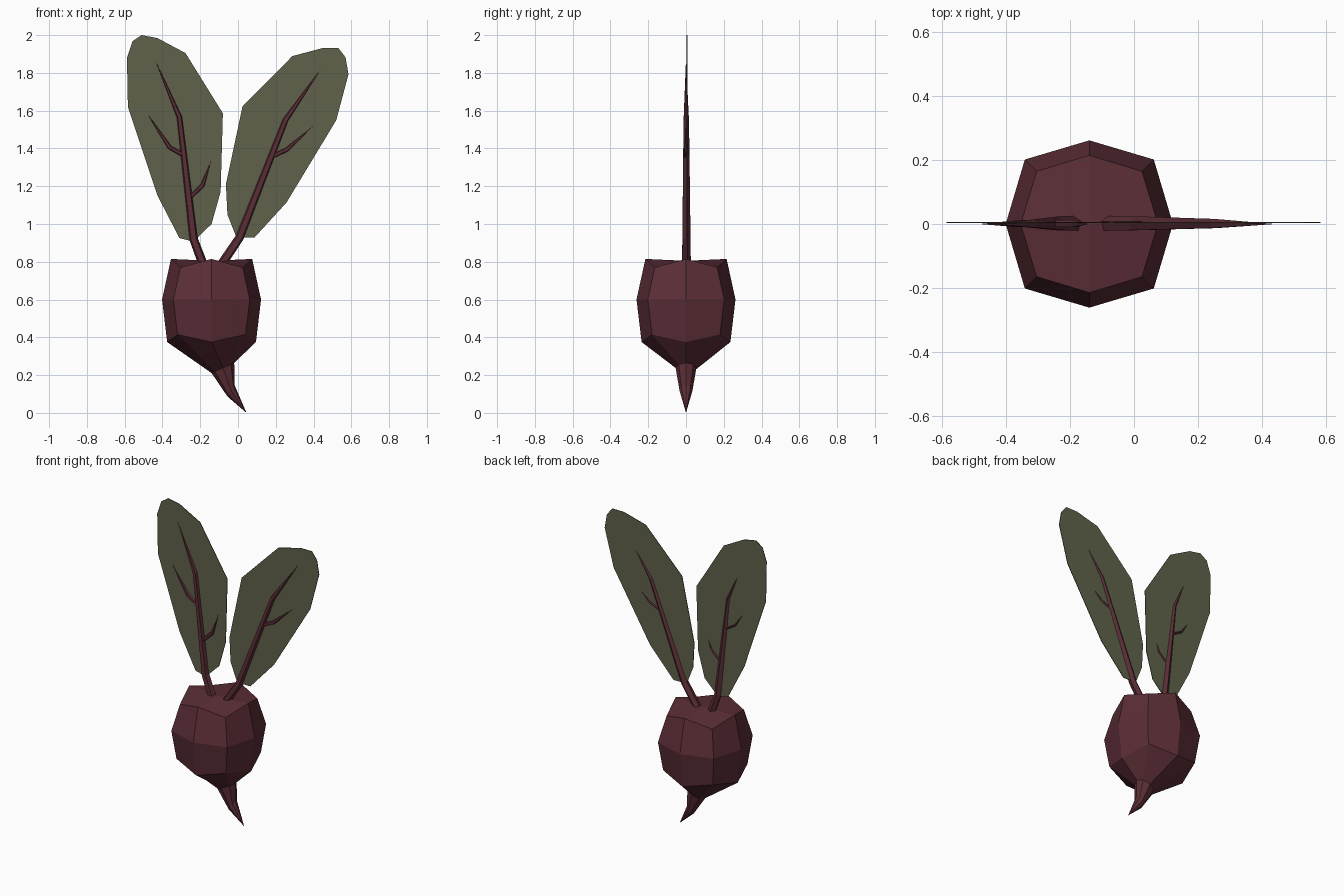
import bpy, bmesh, math
from mathutils import Vector

cube = bpy.data.objects.get("Cube")
if cube:
    bpy.data.objects.remove(cube)


def material(name, rgb):
    m = bpy.data.materials.new(name)
    m.use_nodes = True
    m.diffuse_color = (*rgb, 1)
    m.node_tree.nodes["Principled BSDF"].inputs["Base Color"].default_value = (*rgb, 1)
    return m


beet_red = material("beet red", (0.105, 0.027, 0.037))
leaf_green = material("leaf green", (0.115, 0.122, 0.07))


def finish(bm, name, mat):
    bmesh.ops.remove_doubles(bm, verts=bm.verts, dist=0.0005)
    bmesh.ops.recalc_face_normals(bm, faces=bm.faces)
    mesh = bpy.data.meshes.new(name)
    bm.to_mesh(mesh)
    bm.free()
    mesh.materials.append(mat)
    obj = bpy.data.objects.new(name, mesh)
    bpy.context.collection.objects.link(obj)
    return obj


def loft(bm, rings):
    """Bridge successive rings of points with quads."""
    rows = [[bm.verts.new(p) for p in ring] for ring in rings]
    n = len(rows[0])
    for a, b in zip(rows, rows[1:]):
        for i in range(n):
            j = (i + 1) % n
            bm.faces.new((a[i], a[j], b[j], b[i]))
    return rows


# Bulb: eight-sided rings, with axis points and corner points set apart
BULB_X = -0.14


def bulb_ring(axis_r, axis_z, corner, corner_z):
    ring = []
    for i in range(8):
        c, s = round(math.cos(i * math.pi / 4), 3), round(math.sin(i * math.pi / 4), 3)
        if i % 2:
            ring.append((BULB_X + math.copysign(corner, c), math.copysign(corner, s), corner_z))
        else:
            ring.append((BULB_X + axis_r * c, axis_r * s, axis_z))
    return ring


# Tail: tilted rings that bend towards the tip
def tail_ring(x, z, rx, ry, tilt):
    angles = [i * math.pi / 4 for i in range(8)]
    return [(x + rx * math.cos(a), ry * math.sin(a), z + tilt * math.cos(a)) for a in angles]


bm = bmesh.new()
rows = loft(bm, [
    bulb_ring(0.215, 0.815, 0.165, 0.77),
    bulb_ring(0.262, 0.6, 0.202, 0.6),
    bulb_ring(0.235, 0.375, 0.18, 0.415),
    tail_ring(-0.08, 0.238, 0.06, 0.055, 0.027),
    tail_ring(-0.037, 0.117, 0.019, 0.034, 0.03),
    tail_ring(0.045, 0.0, 0, 0, 0),
])
top = rows[0]
centre = bm.verts.new((BULB_X, 0, 0.805))
for i in range(0, 8, 2):
    bm.faces.new((centre, top[i], top[i + 1], top[(i + 2) % 8]))
finish(bm, "beet_root", beet_red)


# Stems and veins: tapered five-sided tubes running in the x-z plane
def tube(name, path):
    pts = [Vector((x, 0, z)) for x, z, r in path]
    rings = []
    for i, p in enumerate(pts):
        along = (pts[min(i + 1, len(pts) - 1)] - pts[max(i - 1, 0)]).normalized()
        side = Vector((along.z, 0, -along.x))
        r = path[i][2]
        rings.append([p + r * (math.sin(a) * side + math.cos(a) * Vector((0, 1, 0)))
                      for a in (k * math.tau / 5 for k in range(5))])
    bm = bmesh.new()
    loft(bm, rings)
    return finish(bm, name, beet_red)


tube("right_stem", [(-0.175, 0.76, 0.026), (-0.235, 0.92, 0.024),
                    (-0.31, 1.565, 0.015), (-0.44, 1.873, 0)])
tube("right_inner_vein", [(-0.255, 1.14, 0.012), (-0.188, 1.205, 0.012), (-0.142, 1.335, 0)])
tube("right_outer_vein", [(-0.29, 1.365, 0.012), (-0.362, 1.406, 0.012), (-0.484, 1.59, 0)])
tube("left_stem", [(-0.105, 0.76, 0.026), (0.008, 0.928, 0.024),
                   (0.251, 1.55, 0.016), (0.442, 1.825, 0)])
tube("left_outer_vein", [(0.18, 1.358, 0.012), (0.257, 1.393, 0.012), (0.402, 1.522, 0)])


# Leaves: thin flat blades
def leaf(name, outline):
    bm = bmesh.new()
    front = [(x, 0.003, z) for x, z in outline]
    back = [(x, 0.007, z) for x, z in outline]
    rows = loft(bm, [front, back])
    for row in rows:
        bm.faces.new(row)
    return finish(bm, name, leaf_green)


leaf("right_leaf", [(-0.31, 0.925), (-0.235, 0.907), (-0.14, 1.0), (-0.092, 1.17),
                    (-0.08, 1.586), (-0.278, 1.905), (-0.426, 1.984), (-0.51, 2.0),
                    (-0.558, 1.968), (-0.588, 1.88), (-0.583, 1.62), (-0.426, 1.15)])
leaf("left_leaf", [(-0.008, 0.928), (0.087, 0.928), (0.257, 1.114), (0.52, 1.549),
                   (0.585, 1.793), (0.569, 1.883), (0.532, 1.931), (0.447, 1.931),
                   (0.288, 1.889), (0.024, 1.623), (-0.064, 1.21), (-0.056, 1.05)])
